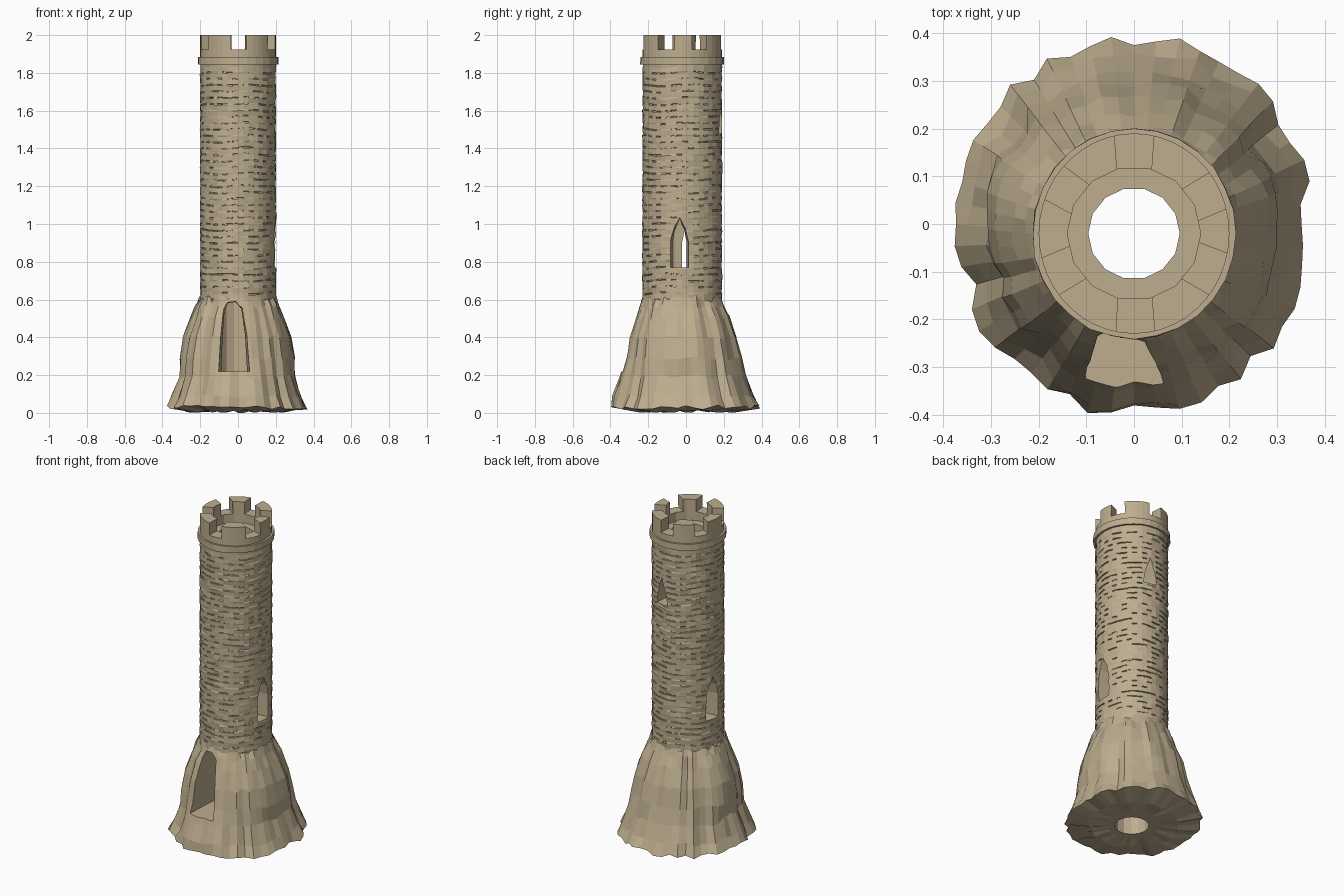
import bpy, bmesh, math, random
from mathutils import Vector, Matrix

if "Cube" in bpy.data.objects:
    bpy.data.objects.remove(bpy.data.objects["Cube"])

random.seed(11)
CY = -0.02          # tower axis sits slightly forward
TAU = math.tau

stone = bpy.data.materials.new("tan_stone")
stone.diffuse_color = (0.51, 0.42, 0.275, 1)
stone.use_nodes = True
stone.node_tree.nodes["Principled BSDF"].inputs["Base Color"].default_value = stone.diffuse_color


def finish(bm, name):
    bmesh.ops.recalc_face_normals(bm, faces=bm.faces)
    me = bpy.data.meshes.new(name)
    bm.to_mesh(me)
    bm.free()
    me.materials.append(stone)
    ob = bpy.data.objects.new(name, me)
    bpy.context.collection.objects.link(ob)
    return ob


def loft(rings, closed=False):
    """Skin a stack of point rings, capped unless closed into a loop."""
    bm = bmesh.new()
    vs = [[bm.verts.new(p) for p in r] for r in rings]
    n = len(rings[0])
    for a, b in (zip(vs, vs[1:] + vs[:1]) if closed else zip(vs, vs[1:])):
        for i in range(n):
            bm.faces.new((a[i], a[(i + 1) % n], b[(i + 1) % n], b[i]))
    if not closed:
        bm.faces.new(vs[0][::-1])
        bm.faces.new(vs[-1])
    return bm


def circle(rx, ry, z, n, jit=0.0, wave=0.0):
    pts = []
    for i in range(n):
        a = TAU * i / n
        j = random.uniform(-jit, jit)
        pts.append((math.cos(a) * (rx + j), CY + math.sin(a) * (ry + j),
                    z + wave * (math.sin(3 * a + 4 * z) + math.sin(5 * a - 3 * z))))
    return pts


def opening(name, outline, angle, near, far, shrink, shift=0.0):
    """Tapered prism cutter: outline is (side, z), pushed out along angle."""
    cx = sum(p[0] for p in outline) / len(outline)
    zmin = min(p[1] for p in outline)
    rot = Matrix.Rotation(angle, 3, 'Z')
    rings = []
    for d, s in ((near, shrink), (far, 1.0)):
        rings.append([rot @ Vector((d, shift + cx + (u - cx) * s,
                                    zmin + (z - zmin) * (0.9 + 0.1 * s)))
                      + Vector((0, CY, 0)) for u, z in outline])
    return finish(loft(rings), name)


def cut(ob, cutters):
    for c in cutters:
        m = ob.modifiers.new("cut", 'BOOLEAN')
        m.operation, m.solver, m.object = 'DIFFERENCE', 'EXACT', c
    dg = bpy.context.evaluated_depsgraph_get()
    me = bpy.data.meshes.new_from_object(ob.evaluated_get(dg))
    ob.modifiers.clear()
    ob.data = me
    me.materials.clear()
    me.materials.append(stone)


# Shaft: thick courses with thin joints between them
N = 44
rings, z, courses = [circle(0.2, 0.21, 0.55, N)], 0.57, 38
step = (1.838 - z) / courses
for k in range(courses):
    for dz in (0, step - 0.007):
        rings.append(circle(0.2, 0.21, z + k * step + dz, N, 0.003, 0.003))
rings += [circle(0.2, 0.21, 1.86, N), circle(0.2, 0.21, 2.0, N)]
shaft = finish(loft(rings), "tower_shaft")

# Rocky base: flaring rings with shared vertical ridges
B = 52
ridge = [random.uniform(-1, 1) for _ in range(B)]
profile = [(0.15, 0.012, 0, 0), (0.25, 0.008, 0.012, 0.008), (0.388, 0.03, 0.02, 0.012),
           (0.36, 0.09, 0.018, 0.012), (0.325, 0.19, 0.015, 0.015), (0.304, 0.29, 0.013, 0.012),
           (0.283, 0.4, 0.013, 0.012), (0.248, 0.5, 0.013, 0.015), (0.222, 0.565, 0.012, 0.012),
           (0.206, 0.605, 0.006, 0.018), (0.15, 0.6, 0, 0)]
rings = []
for k, (r, zz, amp, zj) in enumerate(profile):
    yc = CY * min(1, zz / 0.6)
    ring = []
    for i in range(B):
        a = TAU * i / B
        rr = r + amp * (0.75 * ridge[i] + 0.4 * random.uniform(-1, 1))
        if 2 <= k <= 4:
            rr -= 0.025 * abs(math.cos(a)) ** 4
            if k > 2 and math.sin(a) < -0.9:             # door step bulge
                rr += 0.015
        ring.append((rr * math.cos(a), yc + rr * math.sin(a),
                     max(0, zz + random.uniform(-zj, zj))))
    rings.append(ring)
base = finish(loft(rings), "rock_base")

# Hollow core, wider above the lookout floor
core = finish(loft([circle(r, r, zz, 14) for r, zz in
                    ((0.096, -0.1), (0.096, 1.87), (0.14, 1.8702), (0.14, 2.1))]), "core_cutter")

# Pointed windows and the doorway
pointed = [(-0.055, 0.77), (0.05, 0.77), (0.05, 0.91), (0.033, 0.975),
           (0, 1.035), (-0.036, 0.975), (-0.055, 0.91)]
small = [(-0.045, 1.48), (0.045, 1.48), (0.036, 1.54), (0, 1.65), (-0.036, 1.54)]
door = [(-0.11, 0.22), (0.07, 0.22), (0.055, 0.42), (0.03, 0.56),
        (-0.01, 0.595), (-0.06, 0.59), (-0.085, 0.55), (-0.1, 0.4)]
cutters = [core,
           opening("right_window_cutter", pointed, 0, 0.03, 0.25, 0.6, -0.012),
           opening("left_window_cutter", pointed, math.pi, 0.03, 0.25, 0.6, -0.035),
           opening("back_window_cutter", small, math.pi / 2, 0.03, 0.25, 0.6, -0.035)]
door_cutter = opening("door_cutter", door, -math.pi / 2, 0.04, 0.45, 0.75)

# Battlement gaps
gaps = []
for k in range(6):
    a = math.radians(31 + 60 * k + random.uniform(-4, 4))
    w = random.uniform(0.042, 0.055)
    outline = [(-w, 1.925), (w, 1.925), (w * 0.95, 2.1), (-w * 0.95, 2.1)]
    gaps.append(opening("gap_cutter", outline, a, 0.1, 0.26, 0.75))

cut(shaft, cutters + gaps + [door_cutter])
cut(base, [core, door_cutter])
for c in cutters + gaps + [door_cutter]:
    bpy.data.objects.remove(c)

# Cracks: sink random joint faces, more often in some runs than others
bm = bmesh.new()
bm.from_mesh(shaft.data)
bm.normal_update()
thin = []
for f in bm.faces:
    zs = [v.co.z for v in f.verts]
    c = f.calc_center_median()
    if (len(f.verts) == 4 and max(zs) - min(zs) < 0.013 and abs(f.normal.z) < 0.7
            and 0.6 < c.z < 1.84 and math.hypot(c.x, c.y - CY) > 0.185
            and 0.00005 < f.calc_area() < 0.0005 and random.random() < 0.48):
        thin.append(f)
bmesh.ops.inset_individual(bm, faces=thin, thickness=0.0008, depth=-0.007)
bm.to_mesh(shaft.data)
bm.free()

# Projecting band under the battlements
band = [circle(r, r + 0.008, zz, 28, 0.0015) for r, zz in
        ((0.19, 1.845), (0.213, 1.845), (0.213, 1.885), (0.19, 1.885))]
finish(loft(band, closed=True), "parapet_band")
